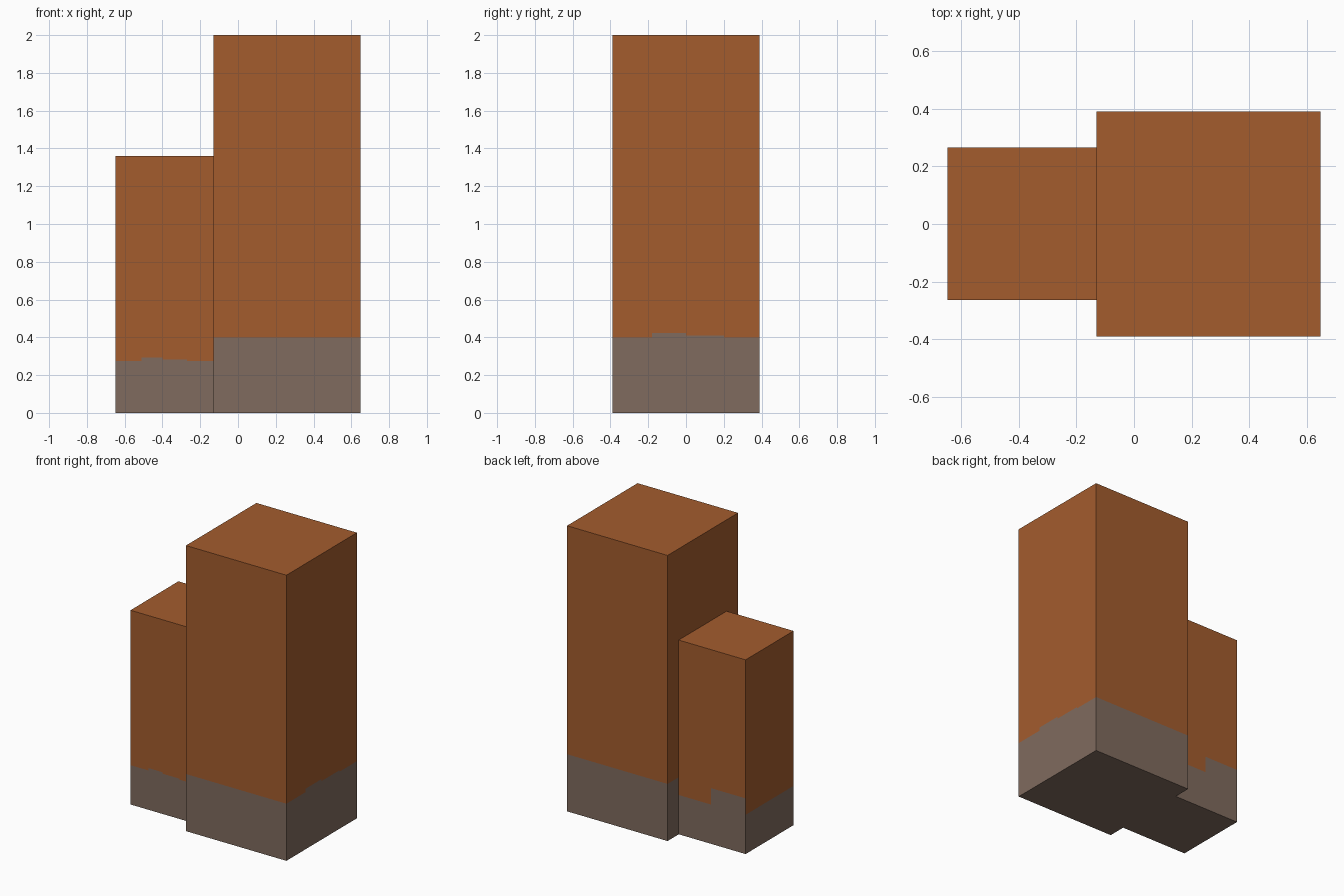
import bpy, bmesh
from mathutils import Vector

if "Cube" in bpy.data.objects:
    bpy.data.objects.remove(bpy.data.objects["Cube"])


def material(name, rgb):
    m = bpy.data.materials.new(name)
    m.diffuse_color = (*rgb, 1)
    m.use_nodes = True
    m.node_tree.nodes["Principled BSDF"].inputs["Base Color"].default_value = m.diffuse_color
    return m


BRICK = material("rust brown", (0.371, 0.107, 0.027))
STONE = material("warm grey", (0.216, 0.147, 0.112))


def block(name, lo, hi, base, patches):
    """Box with a grey base band. patches: (side, axis, start, end, height),
    where side is the outward normal and axis runs along that wall."""
    bm = bmesh.new()
    bmesh.ops.create_cube(bm, size=1)
    lo, hi = Vector(lo), Vector(hi)
    for v in bm.verts:
        v.co = Vector([(lo[i] + hi[i]) / 2 + v.co[i] * (hi[i] - lo[i]) for i in range(3)])

    # cut along the band height and the edges of each patch
    cuts = {(2, base)}
    for side, axis, start, end, height in patches:
        cuts |= {(axis, start), (axis, end), (2, height)}
    for axis, pos in sorted(cuts):
        normal = Vector([float(i == axis) for i in range(3)])
        bmesh.ops.bisect_plane(bm, geom=bm.verts[:] + bm.edges[:] + bm.faces[:],
                               plane_co=normal * pos, plane_no=normal)

    # grey below the local band height, brown above
    bm.normal_update()
    for f in bm.faces:
        c = f.calc_center_median()
        limit = base
        for side, axis, start, end, height in patches:
            if f.normal.dot(Vector(side)) > 0.9 and start < c[axis] < end:
                limit = height
        f.material_index = int(c.z < limit)

    me = bpy.data.meshes.new(name)
    bm.to_mesh(me)
    bm.free()
    me.materials.append(BRICK)
    me.materials.append(STONE)
    bpy.context.collection.objects.link(bpy.data.objects.new(name, me))


FRONT, BACK, RIGHT = (0, -1, 0), (0, 1, 0), (1, 0, 0)

# tall block, uneven band on its right wall
block("tall_block", (-0.13, -0.39, 0), (0.648, 0.39, 2), 0.40,
      [(RIGHT, 1, -0.18, 0.0, 0.424), (RIGHT, 1, 0.0, 0.2, 0.41)])

# low block, uneven band on its front and back walls
block("low_block", (-0.648, -0.264, 0), (-0.13, 0.266, 1.36), 0.275,
      [(FRONT, 0, -0.51, -0.40, 0.292), (FRONT, 0, -0.40, -0.27, 0.282),
       (BACK, 0, -0.648, -0.38, 0.39)])
